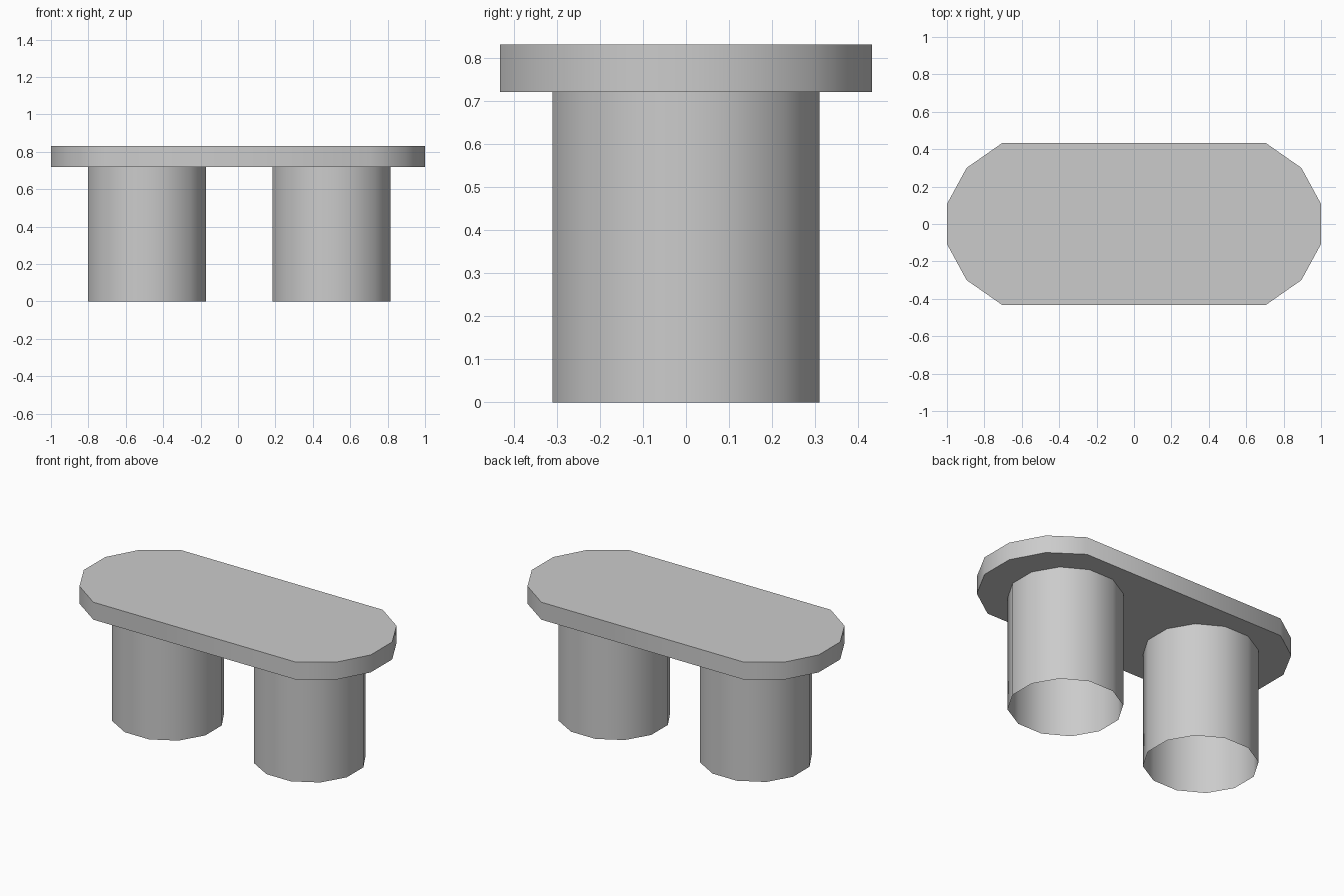
import bpy, bmesh
from math import radians, cos, sin, pi

if "Cube" in bpy.data.objects:
    bpy.data.objects.remove(bpy.data.objects["Cube"])


def prism(name, outline, z0, z1, capped):
    """Extrude an outline upward, optionally closing both ends."""
    bm = bmesh.new()
    low = [bm.verts.new((x, y, z0)) for x, y in outline]
    high = [bm.verts.new((x, y, z1)) for x, y in outline]
    n = len(outline)
    for i in range(n):
        j = (i + 1) % n
        bm.faces.new((low[i], low[j], high[j], high[i])).smooth = True
    if capped:
        bm.faces.new(high)
        bm.faces.new(low[::-1])
    mesh = bpy.data.meshes.new(name)
    bm.to_mesh(mesh)
    bm.free()
    obj = bpy.data.objects.new(name, mesh)
    bpy.context.collection.objects.link(obj)
    bpy.ops.object.select_all(action='DESELECT')
    obj.select_set(True)
    bpy.context.view_layer.objects.active = obj
    bpy.ops.object.shade_smooth_by_angle(angle=radians(50))
    return obj


# Table top: one quarter of the outline, mirrored around
quarter = [(1.0, 0.107), (0.895, 0.30), (0.706, 0.432)]
right = [(x, -y) for x, y in reversed(quarter)] + quarter
outline = right + [(-x, -y) for x, y in right]
prism("table_top", outline, 0.72, 0.83, True)

# Two hollow twelve-sided legs, open at the bottom
for name, cx in (("left_leg", -0.487), ("right_leg", 0.50)):
    ring = [(cx + 0.327 * cos(pi / 12 + i * pi / 6),
             0.321 * sin(pi / 12 + i * pi / 6)) for i in range(12)]
    prism(name, ring, 0.0, 0.72, False)
